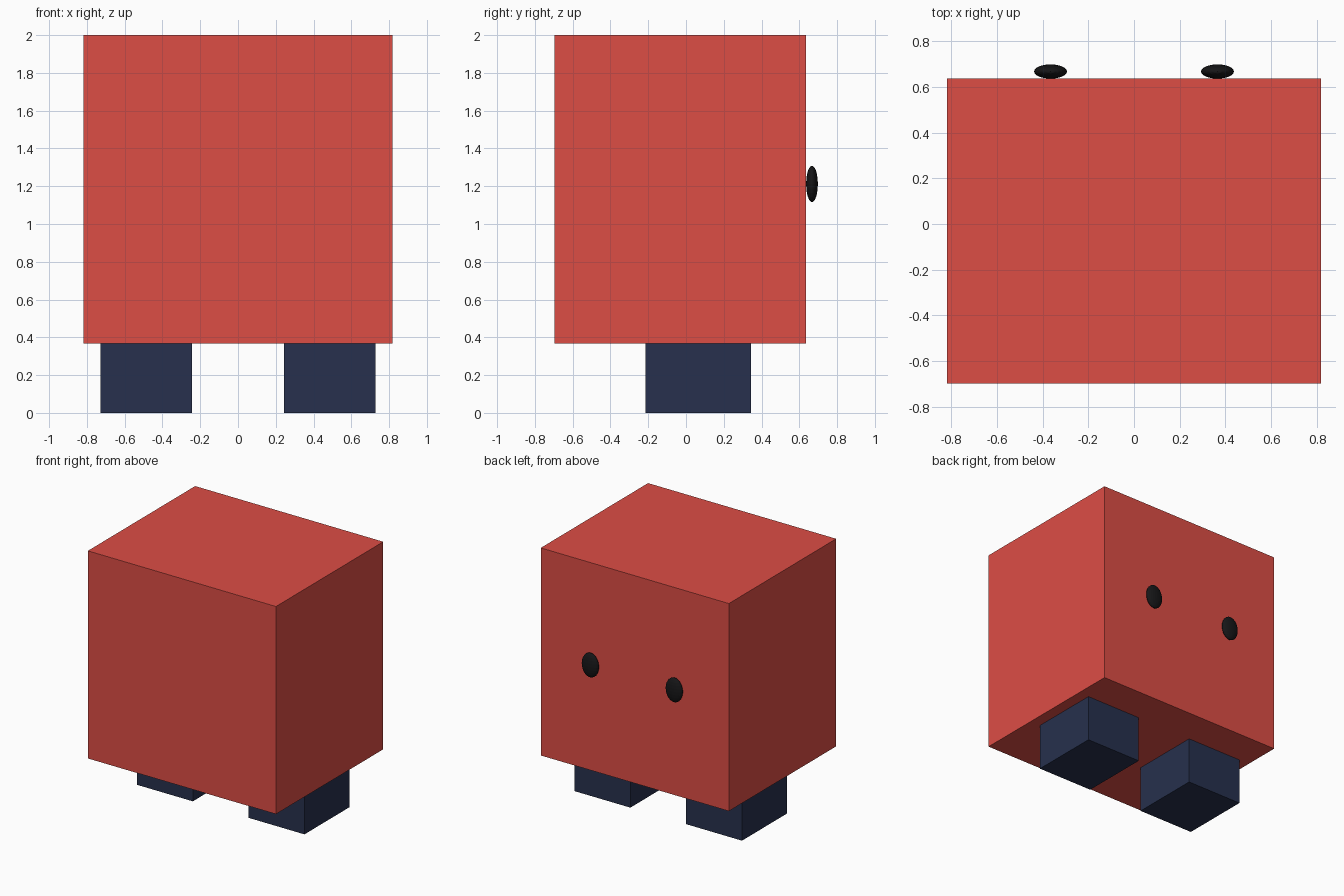
import bpy

if "Cube" in bpy.data.objects:
    bpy.data.objects.remove(bpy.data.objects["Cube"])


def material(name, color):
    mat = bpy.data.materials.new(name)
    mat.diffuse_color = (*color, 1)
    mat.use_nodes = True
    mat.node_tree.nodes["Principled BSDF"].inputs["Base Color"].default_value = mat.diffuse_color
    return mat


def box(name, lo, hi, mat):
    center = [(a + b) / 2 for a, b in zip(lo, hi)]
    bpy.ops.mesh.primitive_cube_add(size=1, location=center)
    obj = bpy.context.object
    obj.name = name
    obj.scale = [b - a for a, b in zip(lo, hi)]
    obj.data.materials.append(mat)
    return obj


def eye(name, x, mat):
    bpy.ops.mesh.primitive_uv_sphere_add(segments=24, ring_count=12, radius=1,
                                         location=(x, 0.667, 1.212))
    obj = bpy.context.object
    obj.name = name
    obj.scale = (0.072, 0.031, 0.096)
    bpy.ops.object.transform_apply(location=False, rotation=False, scale=True)
    obj.data.materials.append(mat)
    return obj


red = material("red", (0.72, 0.075, 0.06))
navy = material("navy", (0.02, 0.03, 0.075))
black = material("black", (0.008, 0.008, 0.009))

# Blocky body
box("body", (-0.818, -0.697, 0.368), (0.818, 0.636, 2.0), red)

# Two legs and two eyes, mirrored across x; the face is on the +y side
for side, s in (("left", -1), ("right", 1)):
    x0, x1 = sorted((s * 0.243, s * 0.728))
    box(side + "_leg", (x0, -0.214, 0), (x1, 0.344, 0.368), navy)
    eye(side + "_eye", s * 0.365, black)
